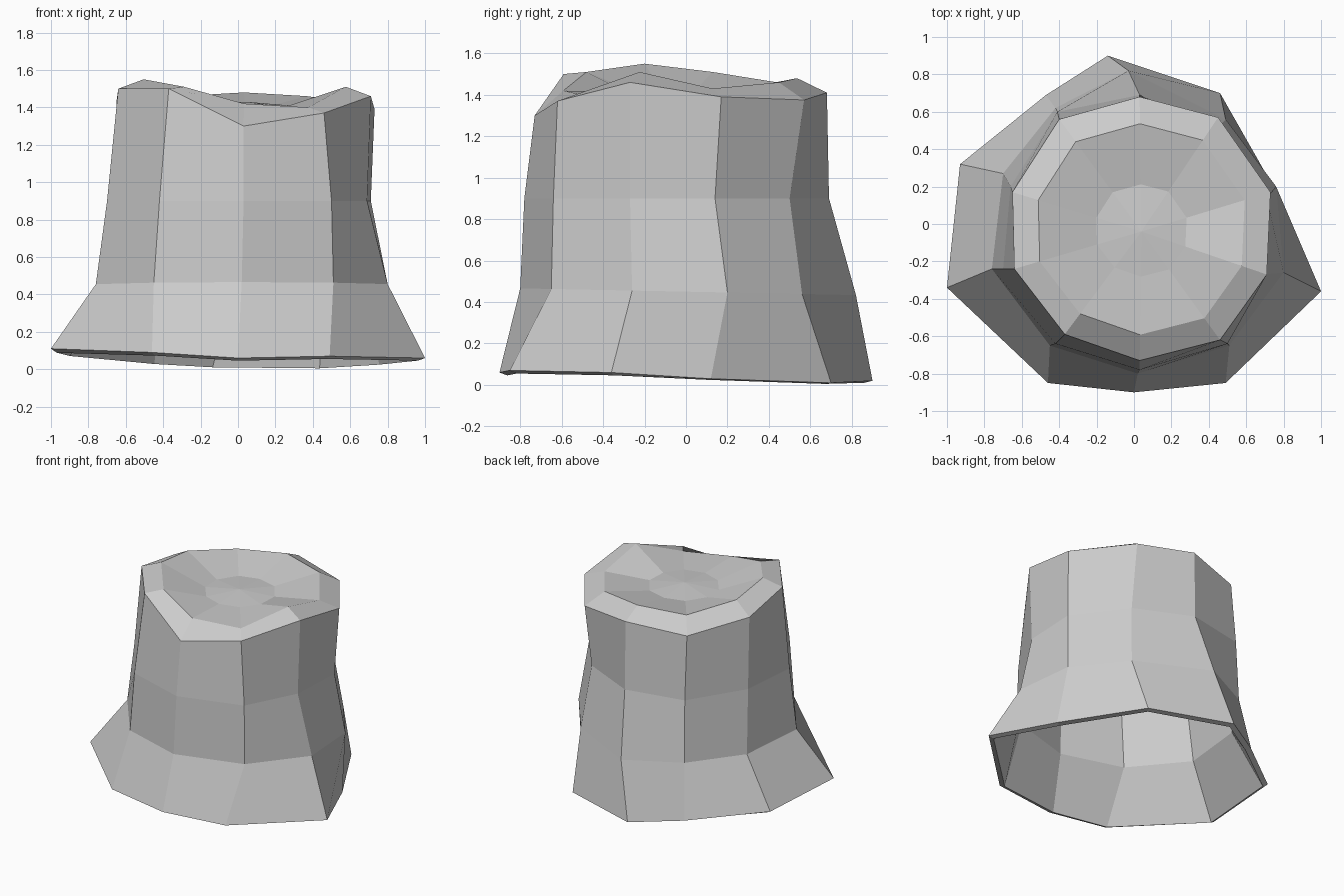
import bpy, bmesh
from mathutils import Vector

if "Cube" in bpy.data.objects:
    bpy.data.objects.remove(bpy.data.objects["Cube"])

# Ten-sided outlines of the bark, counter-clockwise from the left side
foot = [(-1, -.34, .11), (-.46, -.85, .09), (0, -.9, .06), (.49, -.85, .07), (1, -.36, .06),
        (.79, .12, .03), (.46, .7, .01), (-.14, .9, .02), (-.47, .69, .04), (-.93, .32, .09)]
flare = [(-.76, -.24), (-.45, -.65), (.02, -.80), (.51, -.65), (.80, -.26),
         (.76, .2), (.49, .56), (-.03, .82), (-.42, .62), (-.70, .27)]
waist = [(-.70, -.24), (-.42, -.64), (.03, -.78), (.50, -.64), (.69, -.27),
         (.71, .14), (.44, .50), (.03, .69), (-.41, .60), (-.66, .20)]
rim = [(-.64, -.24, 1.50), (-.37, -.59, 1.50), (.03, -.73, 1.30), (.46, -.62, 1.37), (.71, -.27, 1.46),
       (.73, .17, 1.39), (.45, .57, 1.375), (.03, .68, 1.41), (-.40, .56, 1.37), (-.65, .17, 1.43)]
lip_z = [1.55, 1.51, 1.42, 1.40, 1.51, 1.43, 1.46, 1.48, 1.46, 1.51]
heart = Vector((.04, -.04))


def shrink(ring, factor, heights):
    """Scale a ring towards the heart of the cut, with new heights."""
    return [(*heart.lerp(Vector(p[:2]), factor), z) for p, z in zip(ring, heights)]


# Stack of rings from the roots to the middle of the cut
rings = [
    foot,
    [(x, y, .45 - .02 * y) for x, y in flare],
    [(x, y, .90) for x, y in waist],
    rim,
    shrink(rim, .80, lip_z),
    shrink(rim, .35, [1.41] * 10),
]

bm = bmesh.new()
loops = [[bm.verts.new(p) for p in ring] for ring in rings]
for low, high in zip(loops, loops[1:]):
    for i in range(10):
        j = (i + 1) % 10
        bm.faces.new((low[i], low[j], high[j], high[i]))
centre = bm.verts.new((*heart, 1.43))
for i in range(10):
    bm.faces.new((loops[-1][i], loops[-1][(i + 1) % 10], centre))

mesh = bpy.data.meshes.new("tree_stump")
bm.to_mesh(mesh)
bm.free()
stump = bpy.data.objects.new("tree_stump", mesh)
bpy.context.collection.objects.link(stump)

# Hollow shell, open underneath
shell = stump.modifiers.new("shell", 'SOLIDIFY')
shell.thickness = .04
shell.offset = -1
